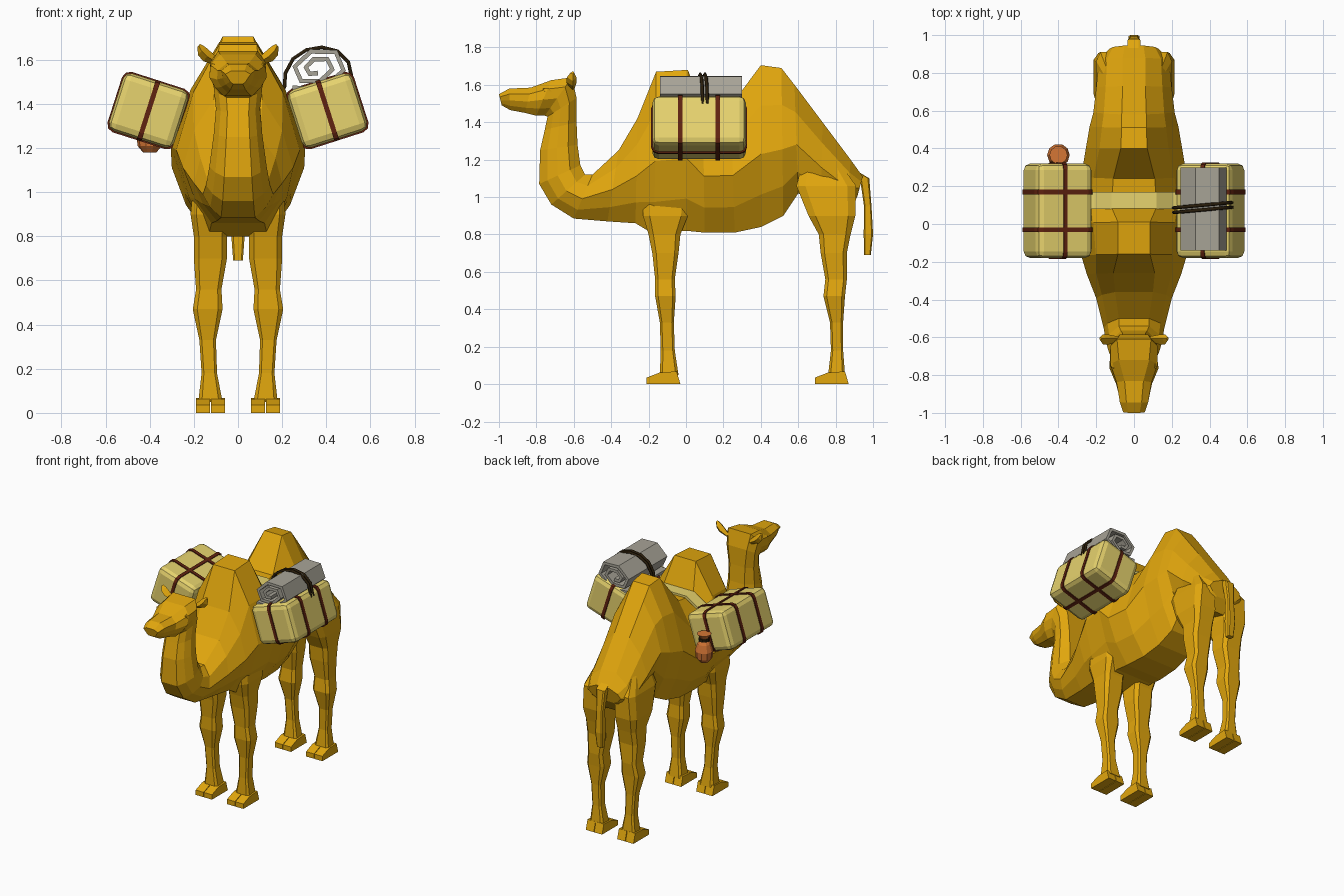
import bpy, bmesh, math
from mathutils import Matrix, Vector

if "Cube" in bpy.data.objects:
    bpy.data.objects.remove(bpy.data.objects["Cube"])


def material(name, rgb):
    m = bpy.data.materials.new(name)
    m.diffuse_color = (*rgb, 1)
    m.use_nodes = True
    m.node_tree.nodes["Principled BSDF"].inputs["Base Color"].default_value = m.diffuse_color
    return m


COAT = material("camel_coat", (0.76, 0.385, 0.004))
CANVAS = material("pale_canvas", (0.82, 0.67, 0.16))
LEATHER = material("red_leather", (0.115, 0.016, 0.005))
WOOL = material("grey_wool", (0.39, 0.37, 0.31))
CORD = material("dark_cord", (0.022, 0.012, 0.003))
CLAY = material("clay", (0.66, 0.18, 0.035))
SIDES = ((1, "left"), (-1, "right"))


def finish(name, bm, mat):
    bmesh.ops.recalc_face_normals(bm, faces=bm.faces)
    me = bpy.data.meshes.new(name)
    bm.to_mesh(me)
    bm.free()
    me.materials.append(mat)
    ob = bpy.data.objects.new(name, me)
    bpy.context.collection.objects.link(ob)
    return ob


def loft(name, rings, mat):
    """Skin a list of equal-length point rings and cap both ends."""
    bm = bmesh.new()
    vs = [[bm.verts.new(p) for p in r] for r in rings]
    n = len(rings[0])
    for a, b in zip(vs, vs[1:]):
        for i in range(n):
            j = (i + 1) % n
            bm.faces.new((a[i], a[j], b[j], b[i]))
    bm.faces.new(vs[0])
    bm.faces.new(vs[-1])
    return finish(name, bm, mat)


def trunk_ring(by, bz, ty, tz, mid, top):
    """Ten-sided section from an underside point to a topline point."""
    widths = (.48 * mid, .79 * mid, mid, (mid + top) / 2 + .02, top)
    half = [(w, by + (ty - by) * t, bz + (tz - bz) * t)
            for w, t in zip(widths, (0, .2, .45, .75, 1))]
    return half + [(-x, y, z) for x, y, z in reversed(half)]


def chamfered(x0, x1, y0, y1, z, s=1, c=.15):
    """Eight-sided horizontal section."""
    cx, cy = (x1 - x0) * c, (y1 - y0) * c
    pts = [(x0 + cx, y0), (x1 - cx, y0), (x1, y0 + cy), (x1, y1 - cy),
           (x1 - cx, y1), (x0 + cx, y1), (x0, y1 - cy), (x0, y0 + cy)]
    return [(s * x, y, z) for x, y in pts]


def block(name, size, mat, matrix, bevel, axis=None):
    """Bevelled box; with an axis, only edges along that axis are bevelled."""
    bm = bmesh.new()
    bmesh.ops.create_cube(bm, size=1)
    bmesh.ops.scale(bm, vec=size, verts=bm.verts)
    edges = [e for e in bm.edges if axis is None or
             abs((e.verts[0].co - e.verts[1].co).normalized()[axis]) > 0.9]
    bmesh.ops.bevel(bm, geom=edges, offset=bevel, segments=2,
                    profile=0.5, affect='EDGES')
    bm.transform(matrix)
    return finish(name, bm, mat)


def cord(name, points, radius, mat):
    cu = bpy.data.curves.new(name, 'CURVE')
    cu.dimensions = '3D'
    cu.bevel_depth = radius
    cu.bevel_resolution = 1
    cu.use_fill_caps = True
    sp = cu.splines.new('POLY')
    sp.points.add(len(points) - 1)
    for p, co in zip(sp.points, points):
        p.co = (*co, 1)
    cu.materials.append(mat)
    ob = bpy.data.objects.new(name, cu)
    bpy.context.collection.objects.link(ob)


# Body with two humps, from rump to chest
body = [(.915, 1.0, .945, 1.11, .13, .05), (.86, .92, .88, 1.20, .185, .06),
        (.72, .96, .73, 1.40, .20, .06), (.60, 1.02, .58, 1.60, .215, .065),
        (.52, .90, .51, 1.69, .235, .065), (.40, .84, .40, 1.705, .255, .07),
        (.26, .81, .24, 1.49, .28, .11), (.10, .81, .09, 1.48, .30, .12),
        (0, .82, .01, 1.68, .305, .085), (-.17, .80, -.16, 1.67, .28, .085),
        (-.27, .86, -.26, 1.42, .25, .11), (-.42, .87, -.36, 1.25, .20, .10),
        (-.60, .885, -.50, 1.12, .16, .08)]
# Neck and head, from chest to muzzle
neck = [(-.72, .96, -.54, 1.12, .145, .08), (-.785, 1.07, -.565, 1.17, .13, .07),
        (-.78, 1.25, -.58, 1.28, .11, .06), (-.755, 1.36, -.585, 1.40, .10, .06),
        (-.74, 1.43, -.585, 1.53, .11, .075), (-.755, 1.435, -.61, 1.64, .12, .09),
        (-.80, 1.435, -.72, 1.625, .13, .08), (-.86, 1.45, -.83, 1.585, .095, .05),
        (-.94, 1.465, -.945, 1.58, .07, .04), (-.985, 1.49, -1.0, 1.55, .045, .03)]
loft("body_neck_head", [trunk_ring(*st) for st in body + neck], COAT)

# Legs: shared heights and inner/outer limits, own front/back limits
heights = (1.24, 1.06, .90, .80, .70, .56, .47, .33, .18, .05)
inner = (.06, .05, .04, .05, .05, .075, .07, .10, .095, .07)
outer = (.14, .20, .215, .20, .20, .19, .205, .175, .165, .18)
legs = {"front": ((-.16, -.23, -.23, -.20, -.18, -.165, -.165, -.14, -.135, -.14),
                  (-.06, .02, .01, -.03, -.04, -.06, -.055, -.065, -.06, -.04), 0),
        "hind": ((.64, .59, .655, .71, .72, .745, .735, .77, .775, .76),
                 (.78, .91, .905, .88, .86, .86, .85, .84, .84, .85), .9)}
toe = [(-.21, 0), (-.21, .035), (-.14, .062), (-.05, .068), (-.03, 0)]
for s, side in SIDES:
    for part, (fore, aft, shift) in legs.items():
        loft(f"{part}_leg_{side}", [chamfered(*row, s) for row in
                                    zip(inner, outer, fore, aft, heights)], COAT)
        for k, (x0, x1) in enumerate(((.06, .123), (.127, .19))):
            loft(f"{part}_toe_{side}_{k + 1}",
                 [[(s * x, y + shift, z) for y, z in toe] for x in (x0, x1)], COAT)

    # Ears and eyelids
    ear = [(.09, 1.585, .018), (.14, 1.615, .035), (.165, 1.64, .032), (.178, 1.665, .012)]
    loft(f"ear_{side}",
         [[(s * (x + r * .5), -.605, z - r * .6), (s * x, -.605 - r, z),
           (s * (x - r * .5), -.605, z + r * .6), (s * x, -.605 + r * .6, z)]
          for x, z, r in ear], COAT)
    bm = bmesh.new()
    bmesh.ops.create_icosphere(bm, subdivisions=1, radius=1, matrix=Matrix.Translation(
        (s * .112, -.735, 1.572)) @ Matrix.Diagonal((.016, .035, .018, 1)))
    finish(f"eyelid_{side}", bm, COAT)

# Tail
tail = [(.91, 1.13, .035, .02), (.955, 1.10, .035, .025), (.972, .95, .025, .02),
        (.975, .80, .03, .025), (.97, .69, .022, .018)]
loft("tail", [chamfered(-w, w, y - d, y + d, z) for y, z, w, d in tail], COAT)

# Packs tilted against the flanks, each with three straps
TILT = 0.31
for s, side in SIDES:
    mtx = Matrix.Translation((s * .405, .07, 1.37)) @ Matrix.Rotation(-s * TILT, 4, 'Y')
    block(f"pack_{side}", (.31, .50, .275), CANVAS, mtx, .035)
    block(f"long_strap_{side}", (.022, .512, .287), LEATHER, mtx, .036, axis=0)
    for k, y in enumerate((-.10, .10)):
        block(f"cross_strap_{side}_{k + 1}", (.322, .025, .287), LEATHER,
              mtx @ Matrix.Translation((0, y, 0)), .036, axis=1)

# Saddle cloth joining the packs across the dip
arch = [(-.29, 1.43), (-.21, 1.445), (-.12, 1.50), (.12, 1.50), (.21, 1.445), (.29, 1.43)]
loft("saddle_cloth", [[(x, .08, z), (x, .17, z), (x, .17, z - .02), (x, .08, z - .02)]
                      for x, z in arch], CANVAS)

# Rolled blanket: flattened six-sided spiral
bm = bmesh.new()
prev = None
for i in range(14):
    a = math.radians(-150 + 60 * i)
    r = 1 - .06 * i
    p = Vector((.15 * r * math.cos(a), 0, .105 * r * math.sin(a)))
    p = Matrix.Rotation(-TILT, 3, 'Y') @ p + Vector((.355, 0, 1.562))
    pair = [bm.verts.new((p.x, y, p.z)) for y in (-.14, .30)]
    if prev:
        bm.faces.new((prev[0], prev[1], pair[1], pair[0]))
    prev = pair
roll = finish("rolled_blanket", bm, WOOL)
thick = roll.modifiers.new("thickness", 'SOLIDIFY')
thick.thickness = .022
thick.offset = 0

# Cords over the blanket
loop = [(.21, 1.47), (.215, 1.54), (.25, 1.605), (.31, 1.645), (.38, 1.657),
        (.45, 1.64), (.50, 1.59), (.52, 1.50)]
for k, y in enumerate((.06, .085)):
    cord(f"blanket_cord_{k + 1}", [(x, y + (x - .2) * .09, z) for x, z in loop], .009, CORD)


# Clay pot hanging behind the right pack
def circle(r, z, n=10):
    return [(-.40 + r * math.cos(2 * math.pi * i / n),
             .365 + r * math.sin(2 * math.pi * i / n), z) for i in range(n)]


pot = [(.03, 1.18), (.055, 1.21), (.06, 1.26), (.045, 1.31), (.028, 1.335),
       (.028, 1.35), (.048, 1.38)]
loft("clay_pot", [circle(r, z) for r, z in pot], CLAY)
loft("pot_cord", [circle(.036, 1.33), circle(.036, 1.35)], CORD)
cord("pot_hanger", [(-.40, .33, 1.34), (-.39, .315, 1.40), (-.385, .318, 1.46)], .006, CORD)
